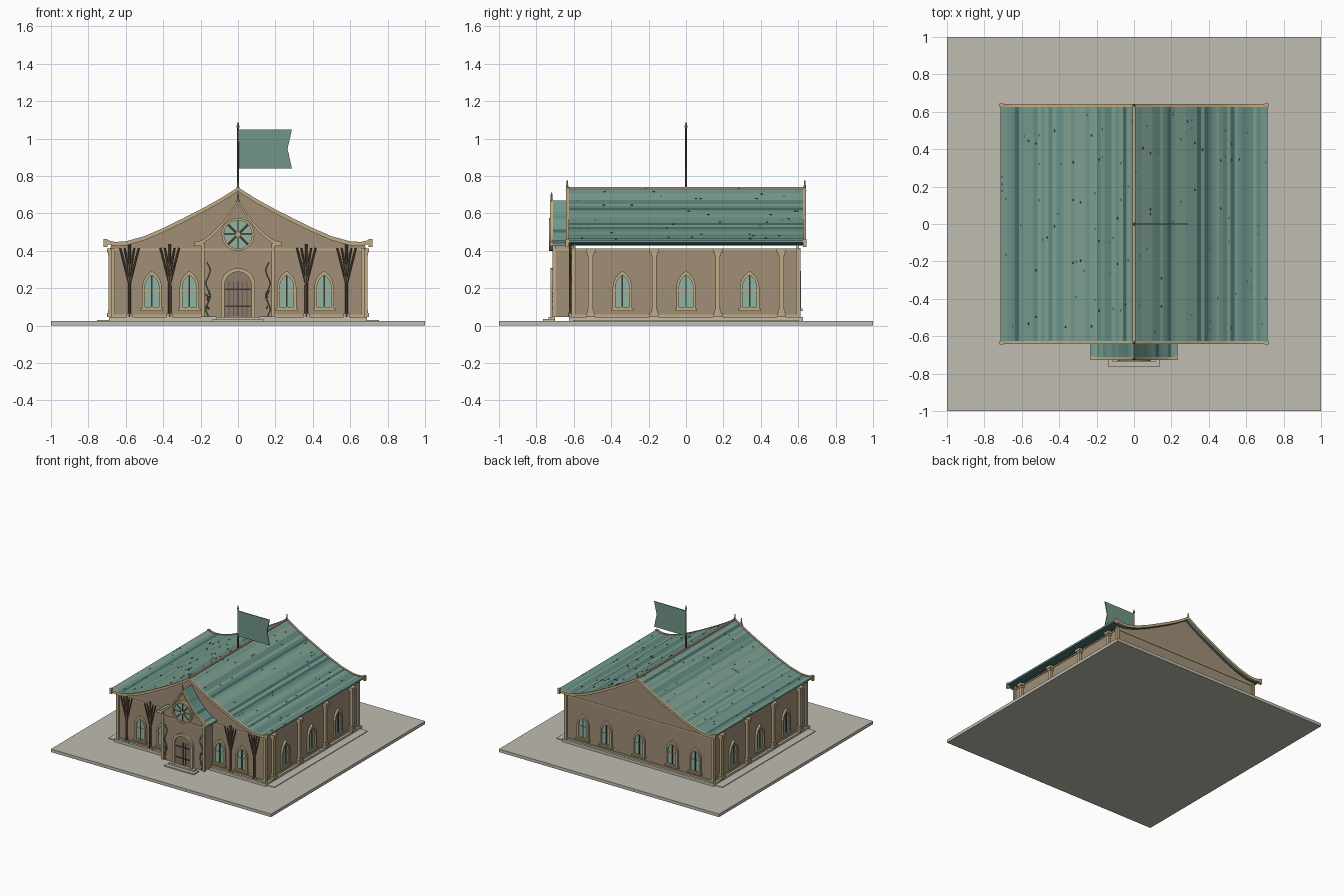
import bpy, bmesh, math, random
from mathutils import Matrix, Vector

if "Cube" in bpy.data.objects:
    bpy.data.objects.remove(bpy.data.objects["Cube"])
random.seed(4)

def mat(name, hexcol):
    m = bpy.data.materials.new(name)
    lin = [(int(hexcol[i:i+2], 16) / 255) ** 2.2 for i in (0, 2, 4)]
    m.diffuse_color = (*lin, 1)
    m.use_nodes = True
    m.node_tree.nodes["Principled BSDF"].inputs["Base Color"].default_value = m.diffuse_color
    return m

STONE, WALL = mat("paving", "BDBBAF"), mat("wall", "9F8D77")
TRIM, WOOD = mat("trim", "BFAA85"), mat("timber", "6B5A48")
DOOR, GLASS = mat("door_wood", "8D7A6A"), mat("glass", "8FB3A2")
DARK, FLAG = mat("dark_metal", "3A3D3A"), mat("cloth", "6F9485")
GREENS = [mat("roof_a", "6F968B"), mat("roof_b", "7F9F90"), mat("roof_c", "62887F"), mat("roof_d", "466A66")]

def finish(name, bm, mats, M=None):
    if M:
        bm.transform(M)
    bmesh.ops.recalc_face_normals(bm, faces=bm.faces)
    me = bpy.data.meshes.new(name)
    bm.to_mesh(me)
    bm.free()
    for m in (mats if isinstance(mats, list) else [mats]):
        me.materials.append(m)
    ob = bpy.data.objects.new(name, me)
    bpy.context.collection.objects.link(ob)
    return ob

def box(name, x0, x1, y0, y1, z0, z1, m, M=None):
    bm = bmesh.new()
    T = Matrix.Translation(((x0+x1)/2, (y0+y1)/2, (z0+z1)/2)) @ Matrix.Diagonal((x1-x0, y1-y0, z1-z0, 1))
    bmesh.ops.create_cube(bm, size=1, matrix=T)
    return finish(name, bm, m, M)

def prism(name, pts, y0, y1, m, M=None):
    bm = bmesh.new()
    f = bm.faces.new([bm.verts.new((x, y0, z)) for x, z in pts])
    r = bmesh.ops.extrude_face_region(bm, geom=[f])
    bmesh.ops.translate(bm, vec=(0, y1-y0, 0), verts=[v for v in r["geom"] if isinstance(v, bmesh.types.BMVert)])
    return finish(name, bm, m, M)

def ring(name, outer, inner, y0, y1, m, M=None):
    bm = bmesh.new()
    loops = [[bm.verts.new((x, y, z)) for x, z in o] for o, y in ((outer, y0), (outer, y1), (inner, y1), (inner, y0))]
    n = len(outer)
    for k in range(4):
        a, b = loops[k], loops[(k+1) % 4]
        for i in range(n):
            j = (i+1) % n
            bm.faces.new((a[i], a[j], b[j], b[i]))
    return finish(name, bm, m, M)

def rod(name, p, q, r0, r1, m, n=8, M=None):
    p, q = Vector(p), Vector(q)
    d = q - p
    T = Matrix.Translation((p+q)/2) @ d.to_track_quat('Z', 'Y').to_matrix().to_4x4()
    bm = bmesh.new()
    bmesh.ops.create_cone(bm, cap_ends=True, segments=n, radius1=r0, radius2=r1, depth=d.length, matrix=T)
    return finish(name, bm, m, M)

def arch(w, z0, spring, R, n=8):
    end = math.acos((R-w)/R)
    right = [(w-R+R*math.cos(end*i/n), spring+R*math.sin(end*i/n)) for i in range(n+1)]
    return [(-w, z0), (w, z0)] + right + [(-x, z) for x, z in reversed(right[:-1])]

def window(name, M):
    # local frame: outward is -y, wall face at y = 0
    inner = arch(.038, .1, .2, .085)
    ring(name + "_frame", arch(.052, .085, .2, .108), inner, -.016, .003, TRIM, M)
    prism(name + "_glass", inner, -.006, .003, GLASS, M)
    box(name + "_mullion", -.004, .004, -.011, 0, .1, .27, DARK, M)
    box(name + "_transom", -.038, .038, -.01, 0, .185, .191, TRIM, M)
    box(name + "_sill", -.06, .06, -.024, .003, .078, .09, TRIM, M)

def sample(pts, n):
    # even samples along a roof half profile, then mirrored
    out, xe = [], pts[-1][0]
    for i in range(n+1):
        x = xe*i/n
        for (xa, za), (xb, zb) in zip(pts, pts[1:]):
            if x <= xb + 1e-6:
                out.append((x, za+(zb-za)*(x-xa)/(xb-xa)))
                break
    return [(-x, z) for x, z in reversed(out[1:])] + out

def roof(name, prof, y0, y1, t, mats, lift=0):
    bm = bmesh.new()
    rows = [[bm.verts.new((x, y, z+d)) for x, z in prof] for y, d in ((y0, lift), (y1, lift), (y1, lift-t), (y0, lift-t))]
    for k in range(4):
        a, b = rows[k], rows[(k+1) % 4]
        for i in range(len(prof)-1):
            f = bm.faces.new((a[i], a[i+1], b[i+1], b[i]))
            if len(mats) > 1:
                f.material_index = random.choice((0, 0, 0, 1, 1, 2, 2, 3)) if k == 0 else 3
    for i in (0, -1):
        bm.faces.new([r[i] for r in rows])
    return finish(name, bm, mats)

# Ground slab, side paving, plinth, steps
box("ground_slab", -1, 1, -1, 1, 0, .025, STONE)
box("side_paving", -.755, .755, -.605, .605, .025, .03, STONE)
box("plinth", -.69, .69, -.625, .625, .025, .047, STONE)
box("lower_step", -.135, .135, -.765, -.7, .025, .034, STONE)
box("upper_step", -.115, .115, -.735, -.7, .034, .046, STONE)

# Main walls and wall trim
box("hall_walls", -.665, .665, -.6, .6, .047, .41, WALL)
box("wall_foot_trim", -.672, .672, -.607, .607, .047, .06, TRIM)
box("wall_top_trim", -.67, .67, -.605, .605, .4, .411, TRIM)

# Main roof with gables, barge boards and ridge
half = [(0, .735), (.1, .672), (.2, .617), (.3, .566), (.4, .517), (.5, .474), (.6, .446), (.66, .443), (.715, .457)]
prof = sample(half, 36)
roof("main_roof", prof, -.63, .63, .014, GREENS)
low = [(x, z-.01) for x, z in prof if abs(x) < .69]
for tag, s in (("front", -1), ("back", 1)):
    prism(tag + "_gable", [(-.685, .41)] + low + [(.685, .41)], s*.602, s*.59, WALL)
    roof(tag + "_barge_board", prof, s*.642, s*.626, .022, [TRIM], .004)
    rod(tag + "_finial", (0, s*.635, .72), (0, s*.635, .775), .008, .003, TRIM)
    for e in (-1, 1):
        box(tag + "_eave_end", *sorted((e*.698, e*.718)), *sorted((s*.625, s*.643)), .42, .462, TRIM)
box("ridge_cap", -.007, .007, -.63, .63, .73, .742, TRIM)

# Scattered raised tiles on the roof
bm = bmesh.new()
for i in range(110):
    k = random.randrange(len(prof)-1)
    (xa, za), (xb, zb) = prof[k], prof[k+1]
    T = Matrix.Translation(((xa+xb)/2, random.uniform(-.6, .6), (za+zb)/2)) @ Matrix.Rotation(-math.atan2(zb-za, xb-xa), 4, 'Y')
    bmesh.ops.create_cube(bm, size=1, matrix=T @ Matrix.Diagonal((.008, .012, .005, 1)))
finish("raised_tiles", bm, GREENS[3])

# Entrance bay with its own roof
box("entrance_bay", -.19, .19, -.705, -.59, .047, .41, WALL)
bay = sample([(0, .668), (.04, .605), (.09, .54), (.14, .49), (.19, .453), (.232, .442)], 14)
roof("entrance_roof", bay, -.715, -.6, .014, GREENS)
roof("entrance_barge_board", bay, -.726, -.712, .02, [TRIM], .004)
prism("entrance_gable", [(-.19, .41)] + [(x, z-.01) for x, z in bay if abs(x) < .195] + [(.19, .41)], -.705, -.6, WALL)
rod("entrance_finial", (0, -.719, .66), (0, -.719, .712), .008, .003, TRIM)
box("entrance_band", -.195, .195, -.71, -.6, .4, .411, TRIM)

# Door
d_in = arch(.072, .047, .215, .072)
ring("door_frame", arch(.092, .047, .215, .092), d_in, -.724, -.704, TRIM)
prism("door_leaf", d_in, -.712, -.704, DOOR)
for x in (-.048, -.024, 0, .024, .048):
    box("door_batten", x-.002, x+.002, -.716, -.71, .05, .235, DARK if x == 0 else WOOD)
for z in (.1, .19):
    box("door_strap", -.07, .07, -.717, -.71, z, z+.008, DARK)

# Rose window
def circle(r, n=24):
    return [(r*math.cos(2*math.pi*i/n), .487+r*math.sin(2*math.pi*i/n)) for i in range(n)]
ring("rose_frame", circle(.088), circle(.075), -.732, -.7, TRIM)
prism("rose_glass", circle(.076), -.718, -.7, GLASS)
prism("rose_hub", circle(.014, 12), -.728, -.715, TRIM)
for i in range(8):
    a = i*math.pi/4
    rod("rose_spoke", (0, -.721, .487), (.076*math.cos(a), -.721, .487+.076*math.sin(a)), .004, .004, WOOD, 6)

for s in (-1, 1):
    # Bay corner posts and climbing vines
    box("bay_post", *sorted((s*.178, s*.198)), -.715, -.695, .047, .44, TRIM)
    box("bay_bracket", *sorted((s*.185, s*.228)), -.722, -.7, .425, .445, TRIM)
    pts = [(s*(.16+.012*math.sin(i*1.1)), -.709, .05+.024*i) for i in range(13)]
    for a, b in zip(pts, pts[1:]):
        rod("vine_stem", a, b, .0035, .0035, WOOD, 5)
    for z in (.09, .13, .15, .17):
        rod("vine_leaf", (s*.155, -.71, z), (s*(.155+random.uniform(-.015, .025)), -.712, z+.018), .006, .001, GREENS[3], 4)
    # Branching timber posts across the front
    for x in (.365, .58):
        X = s*x
        rod("tree_post", (X, -.618, .047), (X, -.618, .435), .009, .007, WOOD)
        for dx in (-.05, -.026, .026, .05):
            rod("tree_branch", (X, -.618, .22 if abs(dx) > .03 else .27), (X+dx, -.622, .415), .006, .005, WOOD, 6)
        box("tree_foot", X-.016, X+.016, -.625, -.602, .047, .065, TRIM)
    # Side columns with base and capital
    for y in (-.51, -.17, .17, .51):
        for part, r, z0, z1 in (("base", .024, .047, .068), ("foot", .018, .068, .085), ("shaft", .013, .085, .375),
                                ("neck", .018, .375, .39), ("capital", .025, .39, .411)):
            box("column_" + part, s*.68-r*.85, s*.68+r*.85, y-r, y+r, z0, z1, TRIM)
    # Side windows
    for y in (-.34, 0, .34):
        window("side_window", Matrix.Translation((s*.665, y, 0)) @ Matrix.Rotation(s*math.pi/2, 4, 'Z'))
    # Front corner posts
    for y in (-.6, .6):
        box("corner_post", s*.668-.011, s*.668+.011, y-.011, y+.011, .047, .415, TRIM)

# Front and back windows
for x in (-.46, -.26, .26, .46):
    window("front_window", Matrix.Translation((x, -.6, 0)))
for x in (-.51, -.3, 0, .3, .51):
    window("back_window", Matrix.Translation((x, .6, 0)) @ Matrix.Rotation(math.pi, 4, 'Z'))

# Flag on its pole (plain cloth)
rod("flag_pole", (0, 0, .72), (0, 0, 1.07), .006, .005, WOOD)
rod("pole_tip", (0, 0, 1.06), (0, 0, 1.088), .009, .002, TRIM)
prism("flag", [(.004, .84), (.288, .84), (.265, .945), (.288, 1.048), (.004, 1.048)], -.003, .003, FLAG)
